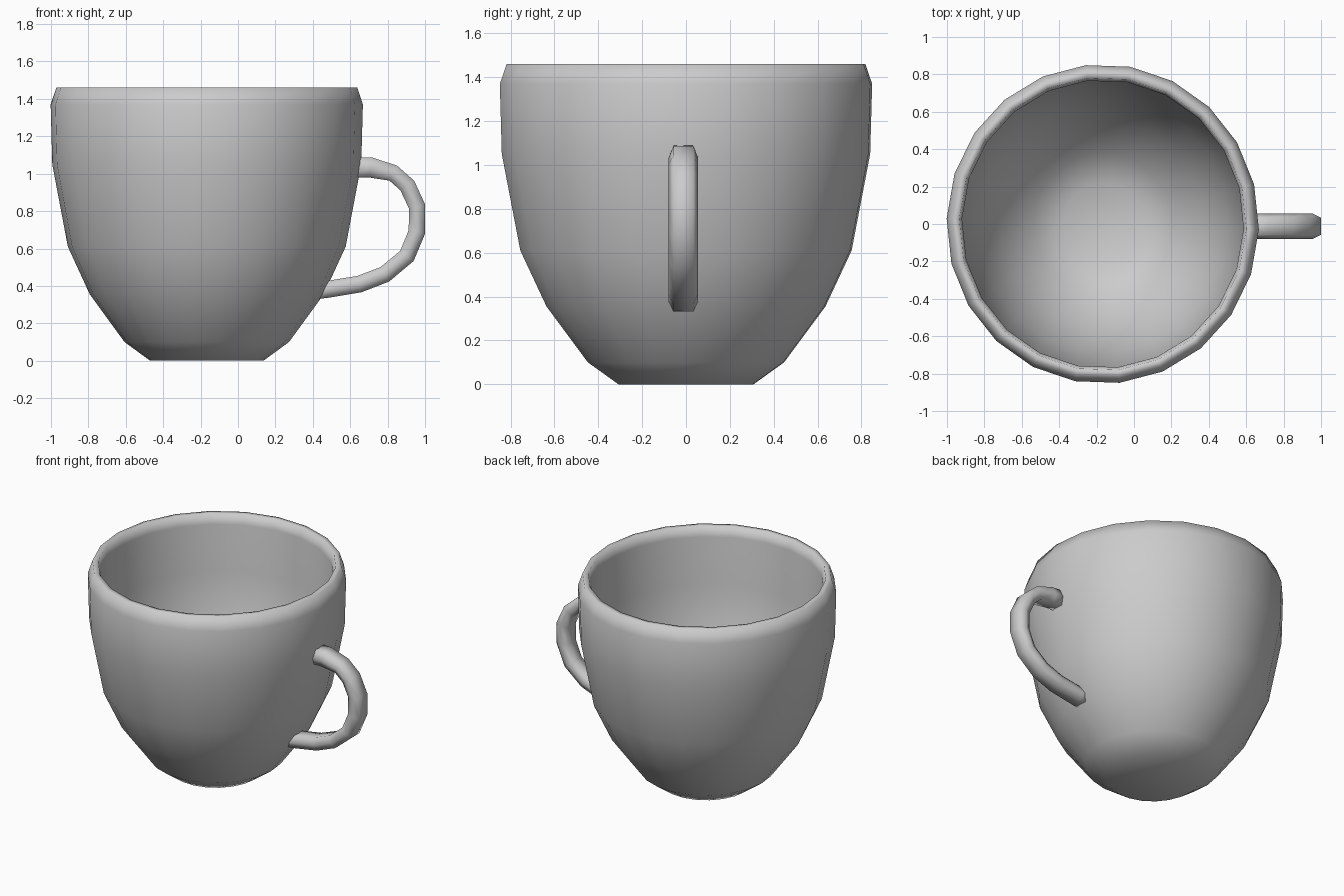
import bpy, bmesh, math
from mathutils import Vector

if "Cube" in bpy.data.objects:
    bpy.data.objects.remove(bpy.data.objects["Cube"])


def finish(bm, name):
    bmesh.ops.recalc_face_normals(bm, faces=bm.faces)
    me = bpy.data.meshes.new(name)
    bm.to_mesh(me)
    bm.free()
    for p in me.polygons:
        p.use_smooth = True
    ob = bpy.data.objects.new(name, me)
    bpy.context.collection.objects.link(ob)
    return ob


def bridge(bm, rings):
    for a, b in zip(rings, rings[1:]):
        n = len(a)
        for i in range(n):
            j = (i + 1) % n
            bm.faces.new((a[i], a[j], b[j], b[i]))


# Cup body: closed shell from outer foot, over the rim, to the inner floor
profile = [(0.31, 0), (0.45, 0.10), (0.64, 0.355), (0.76, 0.61),
           (0.845, 1.05), (0.854, 1.37), (0.823, 1.46), (0.785, 1.46),
           (0.77, 1.39), (0.765, 1.05), (0.69, 0.63), (0.565, 0.38),
           (0.38, 0.16), (0.22, 0.08)]
SIDES, START, CX = 22, math.radians(-2), -0.167
bm = bmesh.new()
rings = []
for r, z in profile:
    ring = []
    for i in range(SIDES):
        a = START + i * math.tau / SIDES
        ring.append(bm.verts.new((CX + 0.978 * r * math.cos(a), r * math.sin(a), z)))
    rings.append(ring)
bridge(bm, rings)
bm.faces.new(rings[0])
bm.faces.new(rings[-1])
finish(bm, "cup_body")

# Handle: flattened hexagonal section swept along a path in the xz plane
path = [Vector((x, 0, z)) for x, z in [
    (0.61, 1.035), (0.71, 1.033), (0.83, 1.003), (0.905, 0.937), (0.957, 0.825),
    (0.957, 0.69), (0.903, 0.56), (0.785, 0.462), (0.65, 0.41), (0.47, 0.38),
    (0.41, 0.375)]]
section = [(0.045, -0.045), (0.045, 0.045), (0, 0.067),
           (-0.045, 0.045), (-0.045, -0.045), (0, -0.067)]
bm = bmesh.new()
rings = []
for i, p in enumerate(path):
    t = (path[min(i + 1, len(path) - 1)] - path[max(i - 1, 0)]).normalized()
    out = Vector((-t.z, 0, t.x))
    k = 1.2 if i < 2 else 1.0
    rings.append([bm.verts.new(p + out * u * k + Vector((0, v - 0.012, 0)))
                  for u, v in section])
bridge(bm, rings)
bm.faces.new(rings[0])
bm.faces.new(rings[-1])
finish(bm, "handle")
